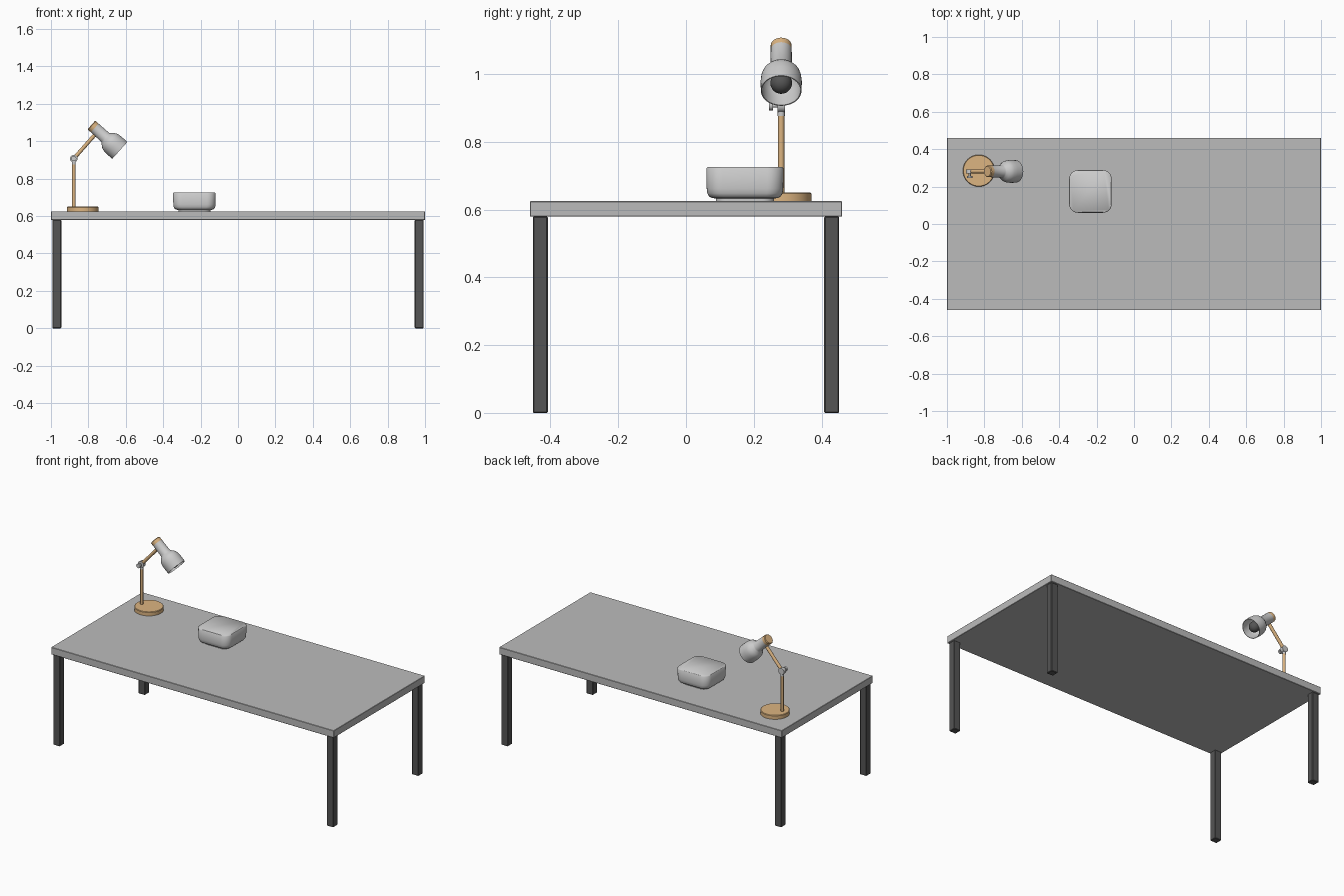
import bpy, bmesh, math
from mathutils import Vector

if "Cube" in bpy.data.objects:
    bpy.data.objects.remove(bpy.data.objects["Cube"])


def material(name, rgb):
    m = bpy.data.materials.new(name)
    m.diffuse_color = (*rgb, 1)
    m.use_nodes = True
    m.node_tree.nodes["Principled BSDF"].inputs["Base Color"].default_value = m.diffuse_color
    return m


WOOD = material("wood", (0.72, 0.46, 0.22))
BLACK = material("black", (0.09, 0.09, 0.09))
SLATE = material("slate", (0.5, 0.5, 0.5))


def finish(ob, name, mat=None, smooth=None):
    ob.name = name
    if mat:
        ob.data.materials.append(mat)
    if smooth:
        bpy.ops.object.select_all(action='DESELECT')
        ob.select_set(True)
        bpy.context.view_layer.objects.active = ob
        bpy.ops.object.shade_smooth_by_angle(angle=math.radians(smooth))
    return ob


def box(name, centre, size, mat=None, bevel=0.0):
    bpy.ops.mesh.primitive_cube_add(size=1, location=centre)
    ob = bpy.context.object
    ob.scale = size
    bpy.ops.object.transform_apply(location=False, rotation=False, scale=True)
    if bevel:
        b = ob.modifiers.new("bevel", 'BEVEL')
        b.width, b.segments = bevel, 1
    return finish(ob, name, mat)


def mesh_object(bm):
    bmesh.ops.recalc_face_normals(bm, faces=bm.faces)
    me = bpy.data.meshes.new("part")
    bm.to_mesh(me)
    bm.free()
    ob = bpy.data.objects.new("part", me)
    bpy.context.collection.objects.link(ob)
    return ob


def loft(rings, caps=True):
    """Skin a stack of point rings, optionally closing both ends."""
    bm = bmesh.new()
    loops = [[bm.verts.new(p) for p in r] for r in rings]
    for a, b in zip(loops, loops[1:]):
        n = len(a)
        for i in range(n):
            bm.faces.new((a[i], a[(i + 1) % n], b[(i + 1) % n], b[i]))
    if caps:
        bm.faces.new(loops[0])
        bm.faces.new(loops[-1])
    return mesh_object(bm)


def turned(name, start, axis, profile, mat=None, n=32, caps=True):
    """Surface of revolution: profile is (radius, distance along axis)."""
    start = Vector(start)
    q = Vector(axis).to_track_quat('Z', 'Y')
    rings = [[start + q @ Vector((r * math.cos(2 * math.pi * i / n),
                                  r * math.sin(2 * math.pi * i / n), t))
              for i in range(n)] for r, t in profile]
    return finish(loft(rings, caps), name, mat, 35)


def rod(name, a, b, r, mat=None):
    d = Vector(b) - Vector(a)
    return turned(name, a, d, [(r, 0), (r, d.length)], mat, 20)


# Table: slab and four legs
box("table_top", (0, 0, 0.602), (2, 0.922, 0.046), SLATE, 0.002)
for sx, lr in ((-1, "left"), (1, "right")):
    for sy, fb in ((-1, "front"), (1, "back")):
        box(f"{fb}_{lr}_leg", (sx * 0.968, sy * 0.43, 0.29),
            (0.046, 0.044, 0.58), BLACK, 0.003)

# Lamp base, post and arm
Y = 0.281
JOINT = (-0.878, Y, 0.907)
turned("lamp_base", (-0.83, 0.285, 0.625), (0, 0, 1),
       [(0.085, 0), (0.085, 0.022), (0.082, 0.025)], WOOD, 48)
rod("lamp_post", (-0.878, Y, 0.645), (-0.878, Y, 0.88), 0.009, WOOD)
rod("lamp_arm", JOINT, (-0.758, Y, 1.043), 0.010, WOOD)

# Hinge: collar, disc and thumbscrew
rod("hinge_collar", (-0.878, Y, 0.876), JOINT, 0.0105)
rod("hinge_disc", (JOINT[0], Y - 0.011, JOINT[2]), (JOINT[0], Y + 0.011, JOINT[2]), 0.02)
rod("thumbscrew_stem", (JOINT[0], Y - 0.03, JOINT[2]), JOINT, 0.006)
rod("thumbscrew_head", (JOINT[0], Y - 0.036, JOINT[2]), (JOINT[0], Y - 0.024, JOINT[2]), 0.014)

# Lamp head: wooden cap, hollow shade, dark bulb and socket
AXIS = Vector((0.745, 0, -0.667)).normalized()
TOP = Vector((-0.784, Y, 1.087))
turned("shade_cap", TOP, AXIS,
       [(0.027, 0), (0.031, 0.004), (0.031, 0.024)], WOOD)
turned("lamp_shade", TOP, AXIS,
       [(0.001, 0.024), (0.031, 0.024), (0.032, 0.1), (0.036, 0.106), (0.047, 0.117),
        (0.055, 0.129), (0.059, 0.143), (0.061, 0.165), (0.06, 0.204),
        (0.057, 0.204), (0.058, 0.165), (0.056, 0.143), (0.045, 0.12),
        (0.03, 0.107), (0.001, 0.107)], None, 40)
rod("bulb_socket", TOP + AXIS * 0.105, TOP + AXIS * 0.16, 0.018, BLACK)
bpy.ops.mesh.primitive_uv_sphere_add(segments=24, ring_count=14, radius=0.032,
                                     location=TOP + AXIS * 0.17)
finish(bpy.context.object, "bulb", BLACK, 60)


# Rounded square box on a small recessed foot
def rounded_square(half, r, z, cx=-0.233, cy=0.174, seg=8):
    pts = []
    for k in range(4):
        c = math.pi / 4 + k * math.pi / 2
        ox = math.copysign(half - r, math.cos(c))
        oy = math.copysign(half - r, math.sin(c))
        for i in range(seg + 1):
            a = k * math.pi / 2 + i * math.pi / 2 / seg
            pts.append((cx + ox + r * math.cos(a), cy + oy + r * math.sin(a), z))
    return pts


LEVELS = [(0.086, 0.625), (0.086, 0.633), (0.097, 0.634), (0.106, 0.639),
          (0.111, 0.648), (0.113, 0.662), (0.114, 0.721), (0.111, 0.725)]
finish(loft([rounded_square(h, h * 0.42, z) for h, z in LEVELS]),
       "rounded_box", None, 50)
